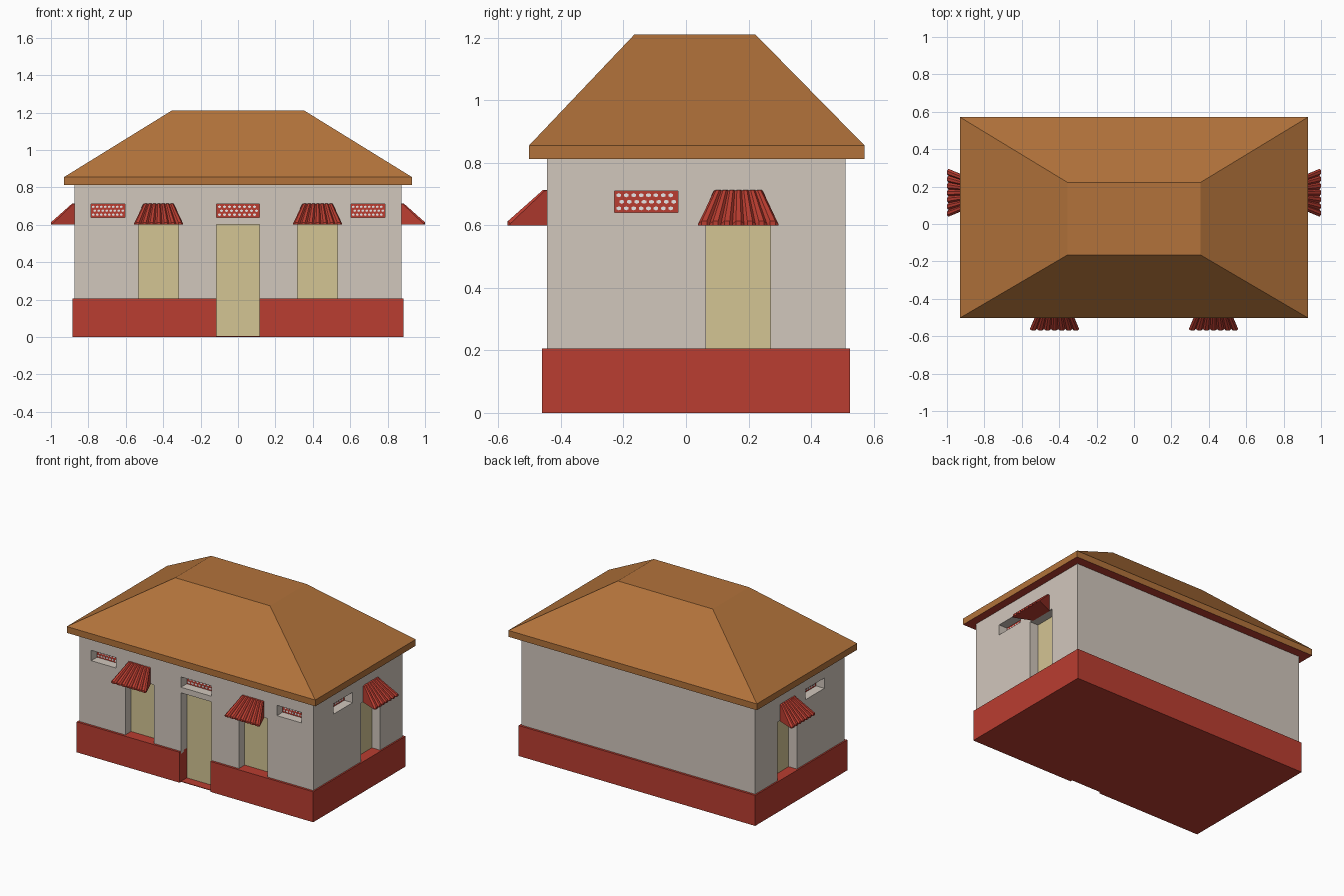
import bpy, bmesh, math
from mathutils import Matrix, Vector

if "Cube" in bpy.data.objects:
    bpy.data.objects.remove(bpy.data.objects["Cube"])


def mat(name, r, g, b):
    lin = lambda c: c / 12.92 if c <= 0.04045 else ((c + 0.055) / 1.055) ** 2.4
    m = bpy.data.materials.new(name)
    m.diffuse_color = (lin(r), lin(g), lin(b), 1)
    m.use_nodes = True
    m.node_tree.nodes["Principled BSDF"].inputs["Base Color"].default_value = m.diffuse_color
    return m


WALL = mat("wall_plaster", 0.82, 0.78, 0.74)
RED = mat("brick_red", 0.73, 0.24, 0.19)
ROOF = mat("roof_brown", 0.70, 0.45, 0.23)
PANE = mat("pale_wood", 0.83, 0.77, 0.58)
WHITE = mat("white", 0.97, 0.97, 0.97)


def make(name, bm, *mats, matrix=Matrix()):
    bmesh.ops.recalc_face_normals(bm, faces=bm.faces)
    bm.transform(matrix)
    me = bpy.data.meshes.new(name)
    bm.to_mesh(me)
    bm.free()
    for m in mats:
        me.materials.append(m)
    ob = bpy.data.objects.new(name, me)
    bpy.context.collection.objects.link(ob)
    return ob


def box(bm, lo, hi, matrix=Matrix()):
    lo, hi = Vector(lo), Vector(hi)
    m = matrix @ Matrix.Translation((lo + hi) / 2) @ Matrix.Diagonal((*(hi - lo), 1))
    bmesh.ops.create_cube(bm, size=1, matrix=m)


def loft(bm, rings, caps=True):
    rows = [[bm.verts.new(p) for p in r] for r in rings]
    n = len(rows[0])
    for a, b in zip(rows, rows[1:]):
        for i in range(n):
            j = (i + 1) % n
            bm.faces.new((a[i], a[j], b[j], b[i]))
    if caps:
        bm.faces.new(rows[0])
        bm.faces.new(rows[-1])


def cut(target, cutter):
    mod = target.modifiers.new("cut", "BOOLEAN")
    mod.operation, mod.solver, mod.object = "DIFFERENCE", "EXACT", cutter
    bpy.context.view_layer.objects.active = target
    bpy.ops.object.modifier_apply(modifier=mod.name)
    bpy.data.objects.remove(cutter)


def facade(angle, dist):
    # local x runs along the wall, local -y points outwards, y = 0 is the wall face
    return Matrix.Rotation(math.radians(angle), 4, "Z") @ Matrix.Translation((0, -dist, 0))


FRONT, RIGHT, LEFT = facade(0, 0.445), facade(90, 0.875), facade(-90, 0.875)
DEPTH = 0.068

# (wall, centre, half width) of every opening
windows = [(FRONT, -0.425, 0.107), (FRONT, 0.425, 0.107),
           (RIGHT, 0.167, 0.103), (LEFT, -0.167, 0.103)]
vents = [(FRONT, -0.695, 0.092), (FRONT, 0, 0.115), (FRONT, 0.695, 0.092),
         (RIGHT, -0.127, 0.102), (LEFT, 0.127, 0.102)]
DOOR_HALF = 0.115

# walls with recessed openings
bm = bmesh.new()
box(bm, (-0.875, -0.445, 0.19), (0.875, 0.51, 0.815))
walls = make("walls", bm, WALL)
bm = bmesh.new()
for f, c, h in windows:
    box(bm, (c - h, -0.1, 0.1), (c + h, DEPTH, 0.602), f)
for f, c, h in vents:
    box(bm, (c - h, -0.1, 0.64), (c + h, DEPTH, 0.71), f)
box(bm, (-DOOR_HALF, -0.1, 0.1), (DOOR_HALF, DEPTH, 0.602), FRONT)
cut(walls, make("wall_cutter", bm))

# red plinth with a gap for the door
bm = bmesh.new()
box(bm, (-0.885, -0.46, 0), (0.885, 0.525, 0.206))
plinth = make("plinth", bm, RED)
bm = bmesh.new()
box(bm, (-DOOR_HALF, -0.1, -0.1), (DOOR_HALF, DEPTH, 0.4), FRONT)
cut(plinth, make("plinth_cutter", bm))
bm = bmesh.new()
box(bm, (-DOOR_HALF, 0, 0), (DOOR_HALF, DEPTH, 0.004), FRONT)
make("door_sill", bm, RED)

# door and window panels
bm = bmesh.new()
box(bm, (-DOOR_HALF, DEPTH - 0.006, 0.002), (DOOR_HALF, DEPTH + 0.002, 0.603), FRONT)
make("door", bm, PANE)
for i, (f, c, h) in enumerate(windows):
    bm = bmesh.new()
    box(bm, (c - h, DEPTH - 0.006, 0.2), (c + h, DEPTH + 0.002, 0.603), f)
    make(f"window_panel_{i + 1}", bm, PANE)

# vent grilles: red plate with three rows of pale hexagonal holes
for i, (f, c, h) in enumerate(vents):
    bm = bmesh.new()
    box(bm, (c - h, DEPTH - 0.006, 0.638), (c + h, DEPTH + 0.002, 0.712), f)
    make(f"vent_grille_{i + 1}", bm, RED)
    bm = bmesh.new()
    cols = 8
    pitch = 2 * h / (cols + 0.6)
    for row in range(3):
        for col in range(cols):
            x = c + (col - (cols - 1) / 2 + (0.2 if row == 1 else -0.2)) * pitch
            m = (f @ Matrix.Translation((x, DEPTH - 0.0065, 0.675 + (row - 1) * 0.021))
                 @ Matrix.Rotation(math.pi / 2, 4, "X") @ Matrix.Diagonal((pitch * 0.36, 0.0065, 1, 1)))
            bmesh.ops.create_cone(bm, cap_ends=True, segments=6, radius1=1, radius2=1,
                                  depth=0.003, matrix=m)
    make(f"vent_holes_{i + 1}", bm, WHITE)

# ribbed fan-shaped awnings over the windows
RIBS = 7
for i, (f, c, h) in enumerate(windows):
    low, top = h + 0.025, h - 0.026
    us = [(k + s, d) for k in range(RIBS) for s, d in ((0, 0.008), (0.3, 0), (0.75, 0))]
    us.append((RIBS, 0.008))
    bm = bmesh.new()
    rows = []
    for half, y, z in ((top, 0.004, 0.6), (low, -0.125, 0.6), (low, -0.125, 0.613),
                       (top, -0.012, 0.713), (top, 0.004, 0.713)):
        groove = 1 if y < -0.05 else (0.5 if y < 0 else 0)
        rows.append([bm.verts.new((c + half * (2 * u / RIBS - 1), y + d * groove,
                                   z - (d * groove if z > 0.605 else 0)))
                     for u, d in us])
    for a, b in zip(rows, rows[1:] + rows[:1]):
        for k in range(len(us) - 1):
            bm.faces.new((a[k], a[k + 1], b[k + 1], b[k]))
    for k in (0, -1):
        bm.faces.new([r[k] for r in rows])
    make(f"awning_{i + 1}", bm, RED, matrix=f)

# hipped roof with a flat top and a red underside
ring = lambda x, y0, y1, z: [(-x, y0, z), (x, y0, z), (x, y1, z), (-x, y1, z)]
bm = bmesh.new()
loft(bm, [ring(0.93, -0.502, 0.571, 0.812), ring(0.93, -0.502, 0.571, 0.855),
          ring(0.355, -0.165, 0.222, 1.21)])
bmesh.ops.recalc_face_normals(bm, faces=bm.faces)
for face in bm.faces:
    face.material_index = 1 if face.normal.z < -0.5 else 0
make("roof", bm, ROOF, RED)
